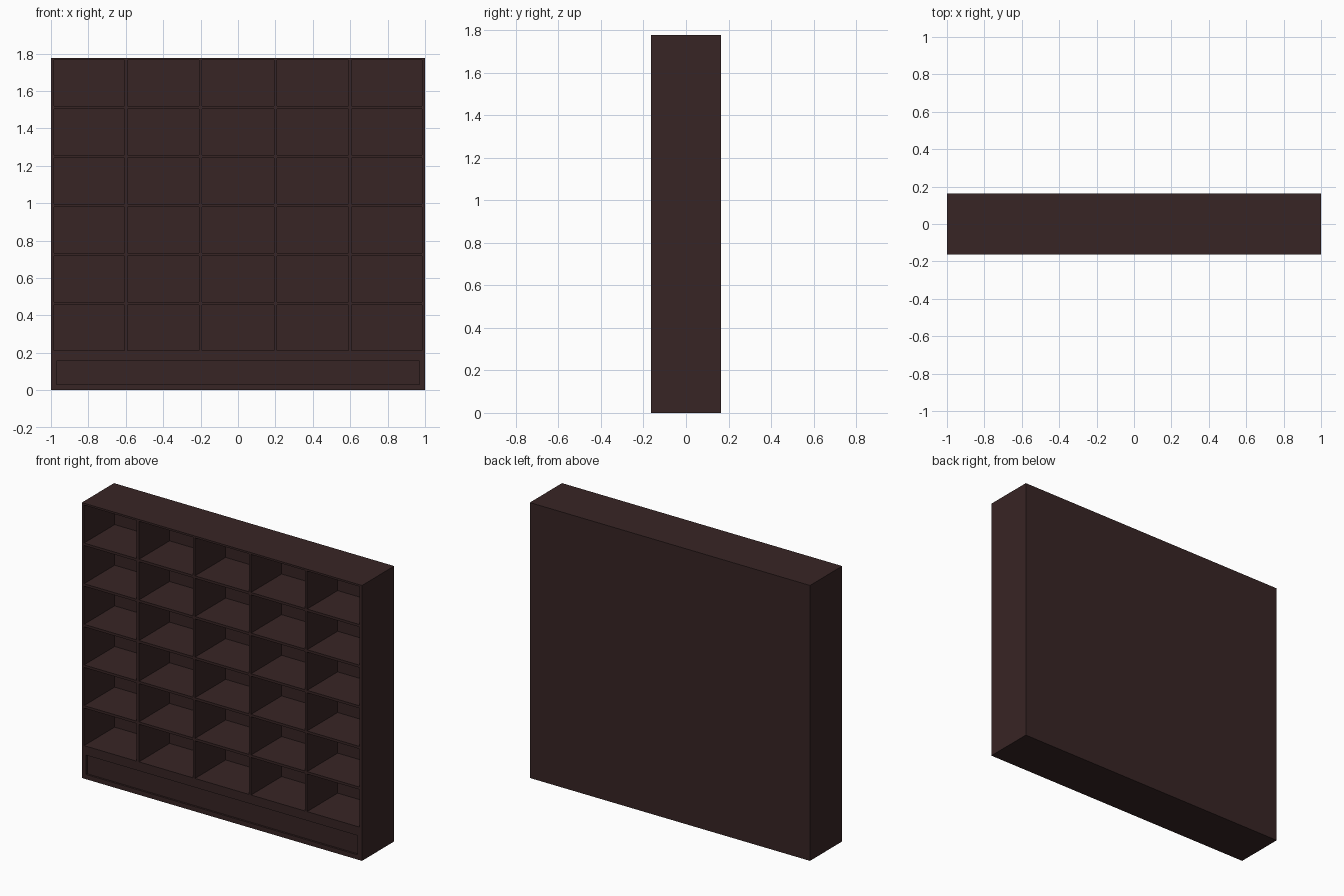
import bpy, bmesh

if "Cube" in bpy.data.objects:
    bpy.data.objects.remove(bpy.data.objects["Cube"])

W, D, H = 1.0, 0.164, 1.777      # half width, half depth, height
T = 0.016                        # board thickness
BASE = 0.213                     # top of plinth

mat = bpy.data.materials.new("dark_brown_wood")
mat.diffuse_color = (0.039, 0.018, 0.018, 1)
mat.use_nodes = True
mat.node_tree.nodes["Principled BSDF"].inputs["Base Color"].default_value = mat.diffuse_color


def box(name, x0, x1, y0, y1, z0, z1):
    bm = bmesh.new()
    bmesh.ops.create_cube(bm, size=1)
    for v in bm.verts:
        v.co = ((x0 + x1) / 2 + v.co.x * (x1 - x0),
                (y0 + y1) / 2 + v.co.y * (y1 - y0),
                (z0 + z1) / 2 + v.co.z * (z1 - z0))
    me = bpy.data.meshes.new(name)
    bm.to_mesh(me)
    bm.free()
    me.materials.append(mat)
    ob = bpy.data.objects.new(name, me)
    bpy.context.collection.objects.link(ob)
    return ob


# plinth with a shallow recessed front panel
plinth = box("plinth", -W, W, -D, D, 0, BASE)
bm = bmesh.new()
bm.from_mesh(plinth.data)
front = min(bm.faces, key=lambda f: f.calc_center_median().y)
bmesh.ops.inset_individual(bm, faces=[front], thickness=0.043)
for v in front.verts:
    if v.co.z > 0.1:
        v.co.z = 0.155
bmesh.ops.inset_individual(bm, faces=[front], thickness=0.0, depth=0)
for v in front.verts:
    v.co.y += 0.012
bm.to_mesh(plinth.data)
bm.free()

# outer case
box("left_side", -W, -W + T, -D, D, BASE, H)
box("right_side", W - T, W, -D, D, BASE, H)
box("top_board", -W + T, W - T, -D, D, H - 0.012, H)
box("back_panel", -W + T, W - T, D - T, D, BASE, H - 0.012)

# shelves and dividers forming a 5 x 6 grid of compartments
PITCH = 0.2622
for i in range(1, 6):
    z = 0.201 + PITCH * i
    box(f"shelf_{i}", -W + T, W - T, -D, D - T, z - T / 2, z + T / 2)
    if i < 5:
        x = -W + 0.4 * i
        for j in range(6):
            low = BASE if j == 0 else 0.201 + PITCH * j + T / 2
            high = H - 0.012 if j == 5 else 0.201 + PITCH * (j + 1) - T / 2
            box(f"divider_{i}_{j + 1}", x - T / 2, x + T / 2, -D, D - T, low, high)
